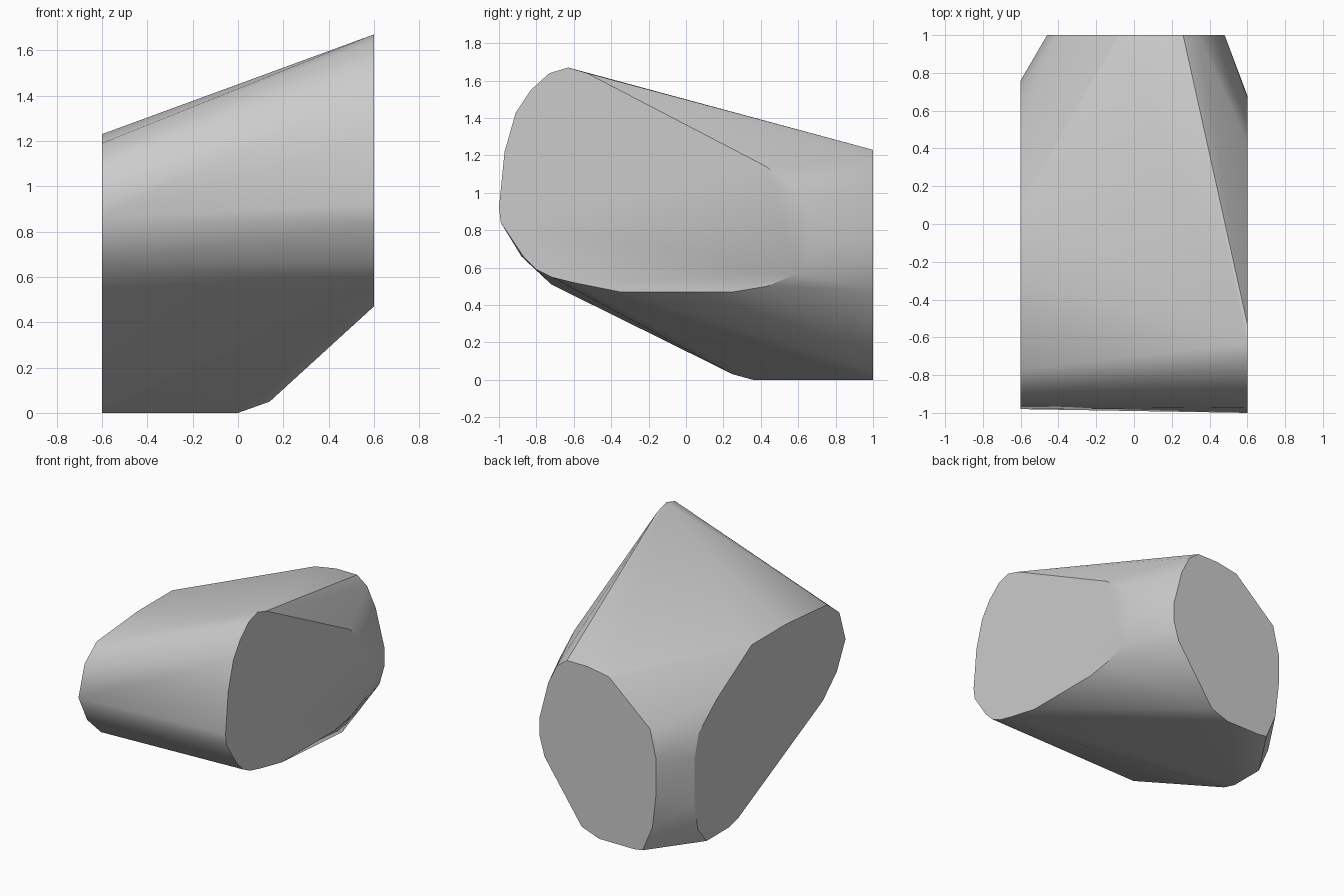
import bpy, bmesh, math

if "Cube" in bpy.data.objects:
    bpy.data.objects.remove(bpy.data.objects["Cube"], do_unlink=True)

# Stone material
stone = bpy.data.materials.new("grey stone")
stone.use_nodes = True
grey = (0.6, 0.6, 0.6, 1)
stone.diffuse_color = grey
stone.node_tree.nodes["Principled BSDF"].inputs["Base Color"].default_value = grey

# Left cut face (y, z) on x = 0.6
left_cut = [(-.63, 1.67), (-.73, 1.64), (-.83, 1.55), (-.91, 1.43), (-.97, 1.22), (-1, .92),
            (-.99, .84), (-.87, .66), (-.8, .59), (-.72, .55), (-.6, .52), (-.35, .47),
            (.25, .47), (.43, .5), (.6, .57), (.68, .72), (.67, .86), (.6, 1), (.43, 1.14), (-.53, 1.64)]
# Right cut face (y, z) on x = -0.6
right_cut = [(.1, 1.23), (-.3, 1.23), (-.77, 1.19), (-.91, 1.08), (-.98, .86), (-.88, .66), (-.72, .51),
             (.25, .03), (.36, 0), (.62, 0), (.72, .12), (.76, .32), (.76, .65), (.71, .82), (.5, .99)]
# Back cut face (x, z) on y = 1
back_cut = [(.26, 1.23), (.09, 1.23), (-.08, 1.2), (-.41, .91), (-.46, .7), (-.46, .46), (-.43, .2),
            (-.35, .01), (-.28, 0), (0, 0), (.14, .05), (.44, .48), (.48, .62), (.48, .76), (.41, 1.03), (.34, 1.17)]

# Boulder: the hull stretched over the three cut faces
bm = bmesh.new()
points = [(.6, y, z) for y, z in left_cut] + [(-.6, y, z) for y, z in right_cut]
points += [(x, 1, z) for x, z in back_cut]
for p in points:
    bm.verts.new(p)
hull = bmesh.ops.convex_hull(bm, input=bm.verts)
loose = set(hull["geom_interior"]) | set(hull["geom_unused"])
bmesh.ops.delete(bm, geom=[v for v in loose if isinstance(v, bmesh.types.BMVert)], context="VERTS")

# Merge each flat cut into one face
bmesh.ops.dissolve_limit(bm, angle_limit=math.radians(0.5), verts=bm.verts, edges=bm.edges)
bmesh.ops.recalc_face_normals(bm, faces=bm.faces)

mesh = bpy.data.meshes.new("boulder")
bm.to_mesh(mesh)
bm.free()
mesh.materials.append(stone)
boulder = bpy.data.objects.new("boulder", mesh)
bpy.context.collection.objects.link(boulder)

# Soft sides with crisp cut edges
bpy.ops.object.select_all(action="DESELECT")
boulder.select_set(True)
bpy.context.view_layer.objects.active = boulder
bpy.ops.object.shade_smooth_by_angle(angle=math.radians(26))
